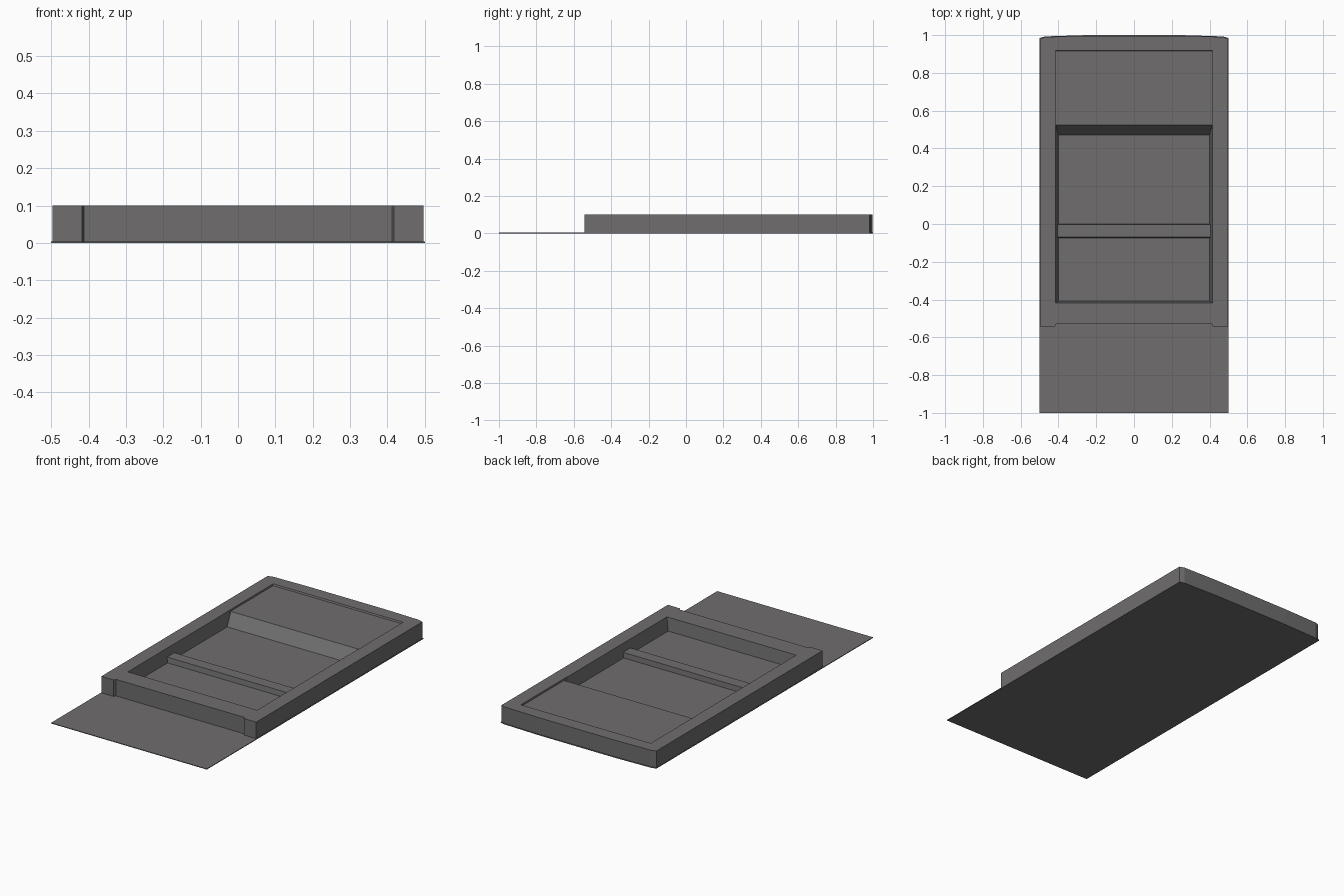
import bpy, bmesh

if "Cube" in bpy.data.objects:
    bpy.data.objects.remove(bpy.data.objects["Cube"])


def material(name, rgb):
    m = bpy.data.materials.new(name)
    m.diffuse_color = (*rgb, 1)
    m.use_nodes = True
    m.node_tree.nodes["Principled BSDF"].inputs["Base Color"].default_value = m.diffuse_color
    return m


GREY = material("warm_grey", (0.16, 0.155, 0.155))


def loft(name, lower, upper, z0, z1):
    """Solid between two matching outlines at heights z0 and z1."""
    bm = bmesh.new()
    a = [bm.verts.new((x, y, z0)) for x, y in lower]
    b = [bm.verts.new((x, y, z1)) for x, y in upper]
    bm.faces.new(a)
    bm.faces.new(b)
    n = len(a)
    for i in range(n):
        j = (i + 1) % n
        bm.faces.new((a[i], a[j], b[j], b[i]))
    bmesh.ops.recalc_face_normals(bm, faces=bm.faces)
    me = bpy.data.meshes.new(name)
    bm.to_mesh(me)
    bm.free()
    ob = bpy.data.objects.new(name, me)
    bpy.context.collection.objects.link(ob)
    me.materials.append(GREY)
    return ob


def rect(hx, y0, y1):
    return [(-hx, y0), (hx, y0), (hx, y1), (-hx, y1)]


def mirrored(half):
    return half + [(-x, y) for x, y in reversed(half)]


def cut(target, cutter):
    mod = target.modifiers.new(cutter.name, 'BOOLEAN')
    mod.operation = 'DIFFERENCE'
    mod.solver = 'EXACT'
    mod.object = cutter
    bpy.context.view_layer.objects.active = target
    bpy.ops.object.modifier_apply(modifier=mod.name)
    bpy.data.objects.remove(cutter, do_unlink=True)


# thin base sheet
sheet = mirrored([(0.5, -1), (0.5, 0.985), (0.47, 0.993), (0.25, 1.0)])
loft("base_sheet", sheet, sheet, 0, 0.004)

# raised slab with slightly proud front posts and bowed back edge
outline = mirrored([(0.412, -0.53), (0.418, -0.543), (0.497, -0.543),
                    (0.497, 0.98), (0.47, 0.99), (0.25, 0.996)])
slab = loft("raised_slab", outline, outline, 0.004, 0.1)

# deep well with sloping walls; cutter sides carry on above the slab
slope_y = 0.06 / 0.075
well = loft("well_cutter", rect(0.4, -0.408, 0.472),
            rect(0.417, -0.419, 0.472 + 0.085 * slope_y), 0.025, 0.11)
cut(slab, well)

# shallow upper panel opening into the well
panel = loft("panel_cutter", rect(0.415, 0.5, 0.915),
             rect(0.419, 0.5, 0.923), 0.091, 0.11)
cut(slab, panel)

# low crossbar dividing the well
loft("well_crossbar", rect(0.402, -0.075, 0.0),
     rect(0.406, -0.07, -0.003), 0.024, 0.055)
